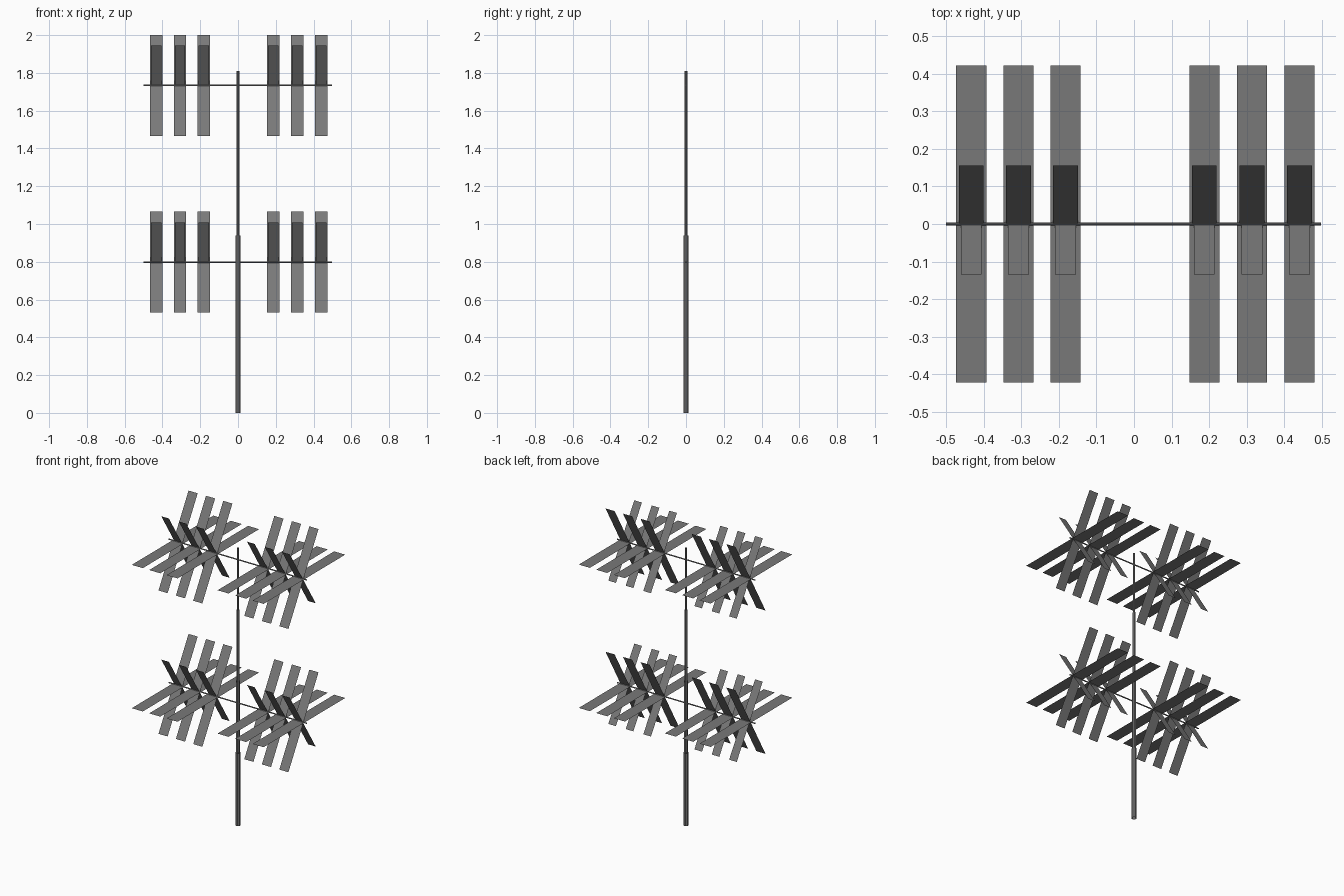
import bpy, bmesh, math
from mathutils import Matrix

if "Cube" in bpy.data.objects:
    bpy.data.objects.remove(bpy.data.objects["Cube"])

grey = bpy.data.materials.new("dark_grey_metal")
grey.diffuse_color = (0.19, 0.19, 0.19, 1)
grey.use_nodes = True
grey.node_tree.nodes["Principled BSDF"].inputs["Base Color"].default_value = grey.diffuse_color


def add_object(name, bm):
    mesh = bpy.data.meshes.new(name)
    bm.to_mesh(mesh)
    bm.free()
    mesh.materials.append(grey)
    obj = bpy.data.objects.new(name, mesh)
    bpy.context.collection.objects.link(obj)
    return obj


def add_tube(bm, radius, z0, z1, sides=8):
    # open upright tube with a flat side facing front
    m = Matrix.Translation((0, 0, (z0 + z1) / 2)) @ Matrix.Rotation(math.pi / sides, 4, 'Z')
    bmesh.ops.create_cone(bm, cap_ends=False, segments=sides, radius1=radius,
                          radius2=radius, depth=z1 - z0, matrix=m)


# telescopic mast: four open tubes, thinner towards the top
bm = bmesh.new()
for radius, z0, z1 in [(0.015, 0, 0.475), (0.013, 0.475, 0.94),
                       (0.010, 0.94, 1.405), (0.0075, 1.405, 1.81)]:
    add_tube(bm, radius, z0, z1)
add_object("mast", bm)

# thin blades through the crossbar: (name, width, half y, half z)
BLADES = [("flat_blade", 0.080, 0.421, 0.0),
          ("back_leaning_blade", 0.066, 0.155, 0.267),
          ("front_leaning_blade", 0.055, -0.134, 0.211)]
COLUMNS = [-0.433, -0.307, -0.182, 0.187, 0.314, 0.440]

for tier, z in (("lower", 0.798), ("upper", 1.734)):
    # crossbar
    bm = bmesh.new()
    bmesh.ops.create_cone(bm, cap_ends=True, segments=8, radius1=0.004, radius2=0.004,
                          depth=0.997, matrix=Matrix.Translation((-0.0015, 0, z))
                          @ Matrix.Rotation(math.pi / 2, 4, 'Y'))
    add_object(tier + "_crossbar", bm)

    # fans of blades
    for name, w, dy, dz in BLADES:
        bm = bmesh.new()
        for x in COLUMNS:
            corners = [(-1, -1), (1, -1), (1, 1), (-1, 1)]
            bm.faces.new([bm.verts.new((x + sx * w / 2, s * dy, z + s * dz))
                          for sx, s in corners])
        add_object(tier + "_" + name + "s", bm)
